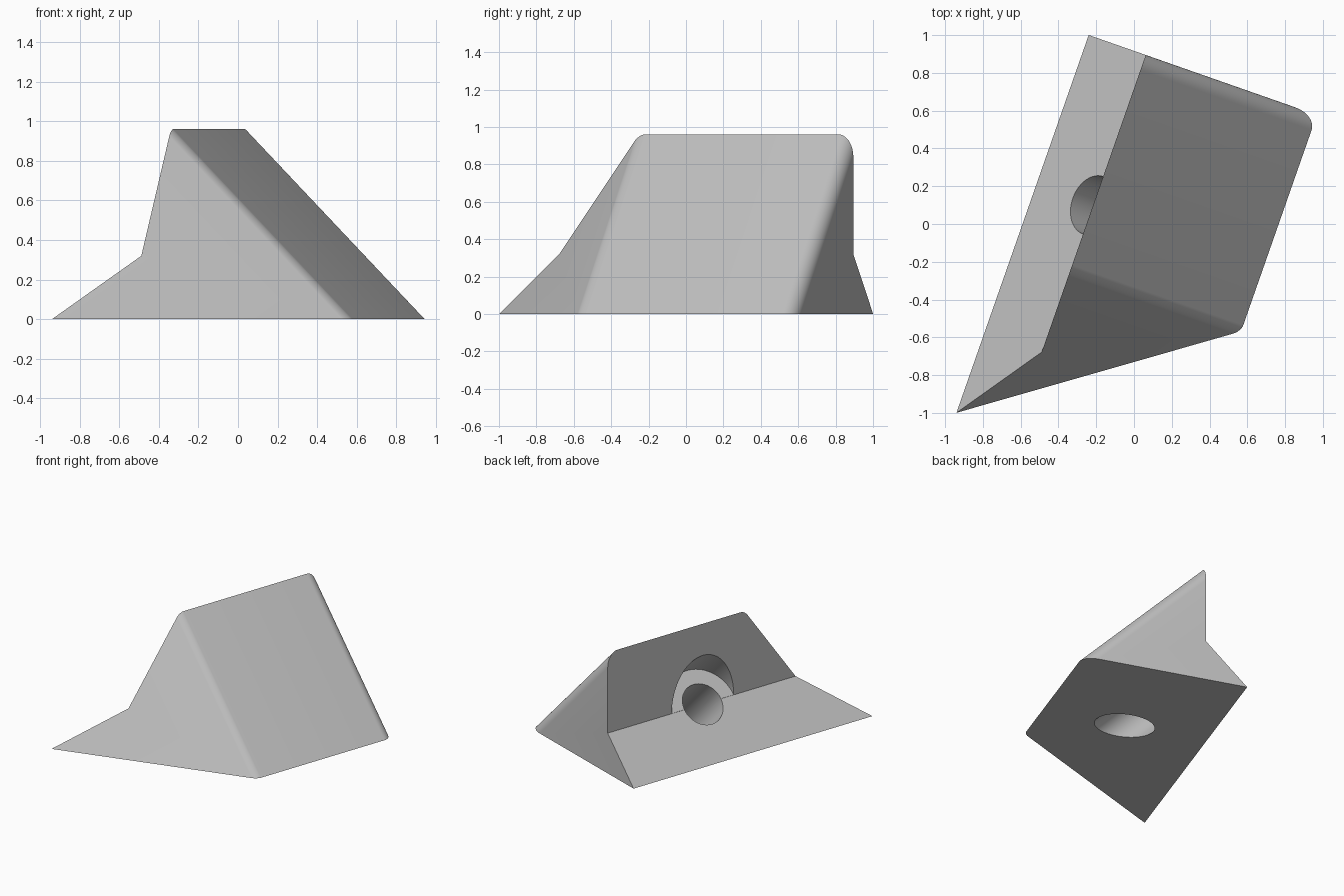
import bpy, bmesh, math
from mathutils import Matrix, Vector

if "Cube" in bpy.data.objects:
    bpy.data.objects.remove(bpy.data.objects["Cube"], do_unlink=True)

TURN = Matrix.Rotation(math.radians(-19.3), 4, 'Z')
BACK, TIP = 0.865, -1.254      # ends of the long bottom edge
LEDGE, WALL, TOE = -0.557, -0.237, 0.723
STEP, RIDGE = WALL - LEDGE, TOE - WALL
FILLET = 0.085

grey = bpy.data.materials.new("light grey")
grey.use_nodes = True
grey.diffuse_color = (0.53, 0.53, 0.53, 1)
grey.node_tree.nodes["Principled BSDF"].inputs["Base Color"].default_value = grey.diffuse_color


def make_object(name, bm, matrix):
    bmesh.ops.recalc_face_normals(bm, faces=bm.faces)
    mesh = bpy.data.meshes.new(name)
    bm.to_mesh(mesh)
    bm.free()
    mesh.materials.append(grey)
    obj = bpy.data.objects.new(name, mesh)
    obj.matrix_world = matrix
    bpy.context.collection.objects.link(obj)
    return obj


# Wedge block: section with a ledge and wall, mitred at the front end
section = [(LEDGE, 0), (WALL, STEP), (WALL, RIDGE), (TOE, 0)]
bm = bmesh.new()
front = [bm.verts.new((x, TIP + (x - LEDGE + z) * math.sqrt(0.5), z)) for x, z in section]
back = [bm.verts.new((x, BACK, z)) for x, z in section]
bm.faces.new(front)
bm.faces.new(back[::-1])
for i in range(4):
    j = (i + 1) % 4
    bm.faces.new((front[i], back[i], back[j], front[j]))

# Rounded edges down both ends of the long slope
for ring, turn_angle in ((front, 45), (back, 90)):
    edge = bm.edges.get((ring[2], ring[3]))
    bmesh.ops.bevel(bm, geom=[edge], offset=FILLET * math.tan(math.radians(turn_angle / 2)),
                    offset_type='OFFSET', segments=10, profile=0.5, affect='EDGES')
body = make_object("wedge_block", bm, TURN)

# Stepped cutter: screw hole below, wide head pocket above the ledge
bm = bmesh.new()
SIDES = 96
steps = [(0.161, -0.8), (0.161, 0.001), (0.275, 0.001), (0.275, 0.9)]
rings = [[bm.verts.new((r * math.cos(2 * math.pi * k / SIDES),
                        r * math.sin(2 * math.pi * k / SIDES), h))
          for k in range(SIDES)] for r, h in steps]
bm.faces.new(rings[0][::-1])
bm.faces.new(rings[-1])
for low, high in zip(rings, rings[1:]):
    for k in range(SIDES):
        n = (k + 1) % SIDES
        bm.faces.new((low[k], low[n], high[n], high[k]))
place = Matrix.Translation(Vector((WALL, 0.022, STEP))) @ Matrix.Rotation(math.radians(-45), 4, 'Y')
cutter = make_object("screw_hole_cutter", bm, TURN @ place)
cutter.hide_render = True

# Cut the hole, then discard the cutter
cut = body.modifiers.new("screw_hole", 'BOOLEAN')
cut.operation = 'DIFFERENCE'
cut.solver = 'EXACT'
cut.object = cutter
bpy.ops.object.select_all(action='DESELECT')
bpy.context.view_layer.objects.active = body
body.select_set(True)
bpy.ops.object.modifier_apply(modifier=cut.name)
bpy.data.objects.remove(cutter, do_unlink=True)
bpy.ops.object.shade_smooth_by_angle(angle=math.radians(25))
